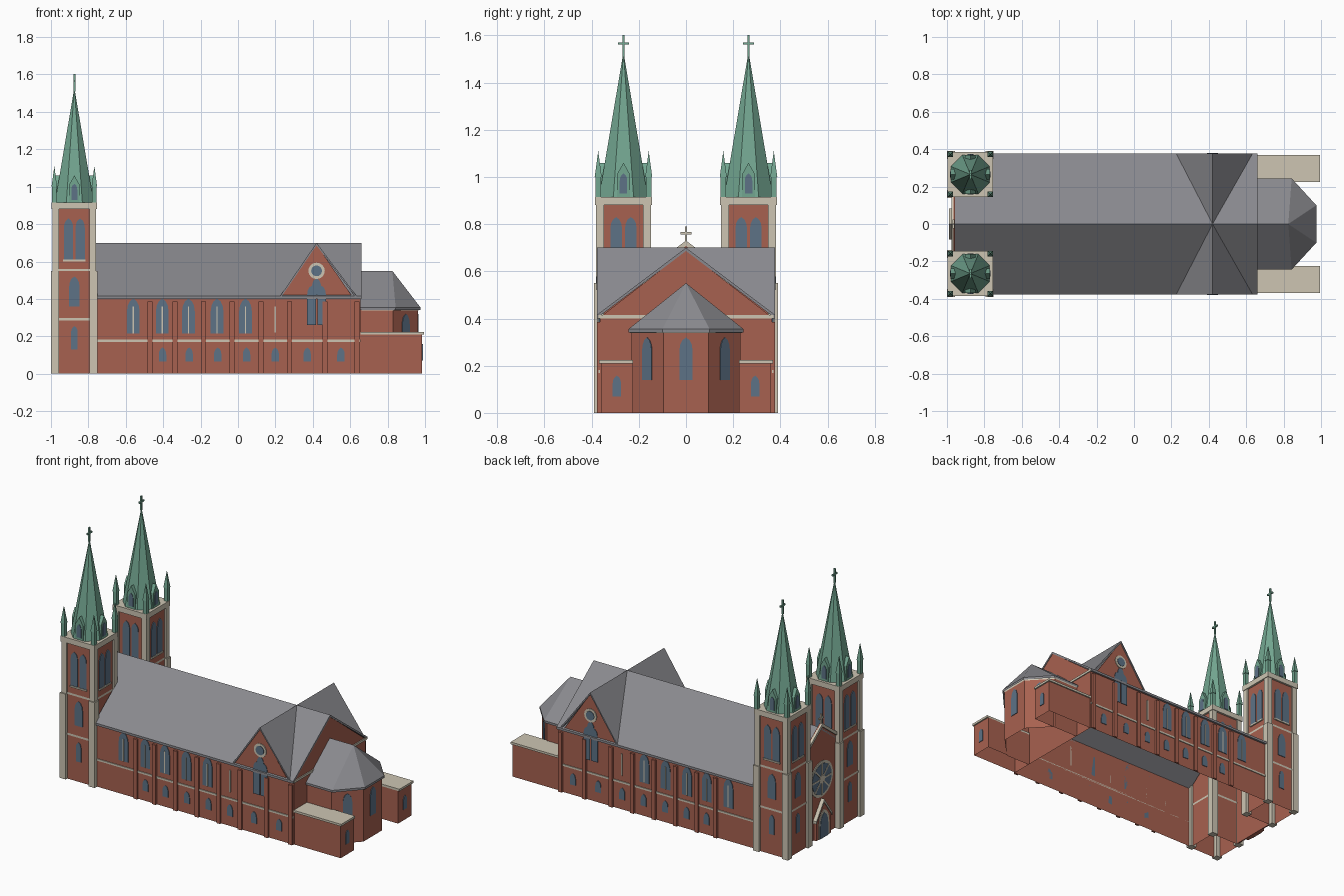
import bpy
import bmesh
from math import sin, cos, pi, radians
from mathutils import Matrix, Vector

default_cube = bpy.data.objects.get("Cube")
if default_cube:
    bpy.data.objects.remove(default_cube)


def material(name, colour):
    mat = bpy.data.materials.new(name)
    mat.use_nodes = True
    mat.diffuse_color = (*colour, 1)
    mat.node_tree.nodes["Principled BSDF"].inputs["Base Color"].default_value = (*colour, 1)
    return mat


BRICK = material("red brick", (0.39, 0.12, 0.08))
STONE = material("cream stone", (0.61, 0.56, 0.45))
SLATE = material("grey slate", (0.25, 0.25, 0.27))
COPPER = material("green copper", (0.17, 0.38, 0.28))
GLASS = material("blue glass", (0.11, 0.17, 0.24))

FRONT, EAST, BACK, WEST = 0, 90, 180, 270
parts = {}


def mesh_for(name, mat):
    if name not in parts:
        parts[name] = (bmesh.new(), mat)
    return parts[name][0]


def prism(name, mat, points, offset):
    """Closed solid: a flat outline swept along an offset."""
    bm = mesh_for(name, mat)
    low = [bm.verts.new(p) for p in points]
    high = [bm.verts.new(Vector(p) + Vector(offset)) for p in points]
    bm.faces.new(low)
    bm.faces.new(high[::-1])
    for i in range(len(low)):
        j = (i + 1) % len(low)
        bm.faces.new((low[i], high[i], high[j], low[j]))


def box(name, mat, xs, ys, zs):
    (x0, x1), (y0, y1), (z0, z1) = sorted(xs), sorted(ys), sorted(zs)
    prism(name, mat, [(x0, y0, z0), (x1, y0, z0), (x1, y1, z0), (x0, y1, z0)], (0, 0, z1 - z0))


def walls(name, mat, path, z0, z1):
    """Upright wall faces along a plan path, open below."""
    bm = mesh_for(name, mat)
    low = [bm.verts.new((x, y, z0)) for x, y in path]
    high = [bm.verts.new((x, y, z1)) for x, y in path]
    for i in range(len(path) - 1):
        bm.faces.new((low[i], low[i + 1], high[i + 1], high[i]))


def plate(name, mat, outline, origin, facing, thick=0.006):
    """Outline in wall coordinates (across, up), standing on a wall."""
    a = radians(facing)
    across, out = Vector((cos(a), sin(a), 0)), Vector((sin(a), -cos(a), 0))
    points = [Vector((*origin, 0)) + across * u + Vector((0, 0, v)) for u, v in outline]
    prism(name, mat, points, out * thick)


def rect(u0, u1, v0, v1):
    return [(u0, v0), (u1, v0), (u1, v1), (u0, v1)]


def disc(radius, height, sides=16):
    return [(radius * cos(2 * pi * i / sides), height + radius * sin(2 * pi * i / sides)) for i in range(sides)]


def lancet(u, width, z0, z1):
    """Pointed arch outline."""
    h, rise = width / 2, min(width, (z1 - z0) / 2)
    side = [(1, 0), (0.87, 0.45), (0.55, 0.78)]
    right = [(u + h * s, z1 - rise + rise * t) for s, t in side]
    left = [(2 * u - x, z) for x, z in right[::-1]]
    return [(u - h, z0), (u + h, z0)] + right + [(u, z1)] + left


def cone(name, mat, centre, z0, z1, radius, sides, top=0):
    bm = mesh_for(name, mat)
    place = Matrix.Translation((*centre, (z0 + z1) / 2)) @ Matrix.Rotation(pi / sides, 4, "Z")
    bmesh.ops.create_cone(bm, cap_ends=True, segments=sides, radius1=radius,
                          radius2=top, depth=z1 - z0, matrix=place)


def cross(name, mat, x, y, z0, z1, arm):
    t = 0.005
    box(name, mat, (x - t, x + t), (y - t, y + t), (z0, z1))
    mid = z0 + (z1 - z0) * 0.6
    box(name, mat, (x - t, x + t), (y - arm, y + arm), (mid - t, mid + t))


# Roof geometry shared by the parts
RIDGE, EAVE, HALF = 0.70, 0.415, 0.378
PITCH = (RIDGE - EAVE) / HALF
WALL, END, CROSSING = 0.365, 0.655, 0.42
SKIN = (0, 0, -0.014)


def roof_slope(x0, x1, y):
    z = RIDGE - PITCH * abs(y)
    prism("nave_roof", SLATE, [(x0, 0, RIDGE), (x1, 0, RIDGE), (x1, y, z), (x0, y, z)], SKIN)


# Nave walls and east gable
walls("nave_walls", BRICK, [(-0.77, -WALL), (END, -WALL), (END, WALL), (-0.77, WALL)], 0, 0.41)
plate("east_gable", BRICK, [(-WALL, 0.405), (WALL, 0.405), (0, 0.688)], (END - 0.006, 0), EAST)

for s, facing in ((-1, FRONT), (1, BACK)):
    # Main roof, with a narrow stretch between the towers
    roof_slope(-0.76, END + 0.004, s * HALF)
    roof_slope(-0.965, -0.76, s * 0.15)

    # Side gable with its round window and tall pair of lancets
    peak, hip = (CROSSING, s * HALF, RIDGE), s * HALF
    for x in (0.225, 0.635):
        prism("crossing_roof", SLATE, [(CROSSING, 0, RIDGE), peak, (x, hip, EAVE)], SKIN)
    face = (CROSSING, s * WALL)
    plate("side_gable", BRICK, [(-0.2, 0.40), (0.2, 0.40), (0, 0.69)], face, facing)
    gable_front = (CROSSING, s * (WALL + 0.006))
    plate("round_window_ring", STONE, disc(0.044, 0.55), gable_front, facing, 0.005)
    plate("round_window", GLASS, disc(0.029, 0.55), gable_front, facing, 0.008)
    for u in (-0.027, 0.027):
        plate("gable_lancets", GLASS, lancet(u, 0.046, 0.26, 0.47), gable_front, facing, 0.003)
    plate("gable_lancets", GLASS, lancet(0, 0.05, 0.42, 0.51), gable_front, facing, 0.003)

    # String course and eaves moulding
    box("string_course", STONE, (-0.76, END), (s * WALL, s * (WALL + 0.005)), (0.17, 0.182))
    box("eaves", SLATE, (-0.75, END), (s * WALL, s * HALF), (0.40, EAVE))

    # Buttresses and lower windows between them
    piers = [-0.47, -0.337, -0.185, -0.032, 0.123, 0.275, 0.465, 0.636]
    for x in piers:
        box("buttresses", BRICK, (x - 0.013, x + 0.013), (s * WALL, s * (WALL + 0.013)), (0, 0.385))
    for x0, x1 in zip(piers, piers[1:]):
        plate("lower_windows", GLASS, lancet(0, 0.04, 0.065, 0.14), ((x0 + x1) / 2, s * WALL), facing, 0.004)

    # Upper aisle windows with stone mullions
    for x in (-0.56, -0.405, -0.265, -0.112, 0.04):
        spot = (x, s * WALL)
        plate("aisle_windows", GLASS, lancet(0, 0.068, 0.215, 0.402), spot, facing, 0.004)
        plate("aisle_mullions", STONE, rect(-0.003, 0.003, 0.215, 0.36), spot, facing, 0.007)
    plate("aisle_mullions", STONE, rect(-0.004, 0.004, 0.22, 0.36), (0.2, s * WALL), facing, 0.006)

    # Stone band on the east wall
    box("east_band", STONE, (END, END + 0.006), (s * 0.13, s * 0.37), (0.40, 0.415))

    # Flat-roofed annexe beside the apse
    y0, y1 = s * 0.225, s * 0.36
    walls("annexe_walls", BRICK, [(END, y0), (0.985, y0), (0.985, y1), (END, y1), (END, y0)], 0, 0.212)
    box("annexe_roof", STONE, (END, 0.994), (s * 0.225, s * 0.368), (0.21, 0.224))
    plate("annexe_window", GLASS, lancet(0, 0.036, 0.07, 0.158), (0.985, s * 0.293), EAST, 0.004)

# Apse: half-octagon walls, stone band, faceted roof
apse = [(END, -0.232), (0.83, -0.232), (0.962, -0.095), (0.962, 0.095), (0.83, 0.232), (END, 0.232)]
walls("apse_walls", BRICK, apse, 0, 0.35)
walls("apse_band", STONE, [(x + 0.004, y * 1.02) for x, y in apse], 0.338, 0.357)
eave = [(x + 0.013 * (x > END), y * 1.05, 0.355) for x, y in apse]
crown = (0.825, 0, 0.55)
for a, b in zip(eave[1:4], eave[2:5]):
    prism("apse_roof", SLATE, [a, b, crown], SKIN)
for a, b in ((eave[0], eave[1]), (eave[5], eave[4])):
    prism("apse_roof", SLATE, [a, b, crown, (END, 0, 0.55)], SKIN)
plate("apse_windows", GLASS, lancet(0, 0.056, 0.14, 0.32), (0.962, 0), EAST, 0.004)
for s in (-1, 1):
    plate("apse_windows", GLASS, lancet(0, 0.056, 0.14, 0.32), (0.896, s * 0.1635), 90 + s * 44, 0.004)

# West front between the towers
FACADE = -0.965
PARAPET, SIDE = 0.73, 0.15
shoulder = PARAPET - PITCH * SIDE
plate("facade", BRICK, [(-SIDE, 0), (SIDE, 0), (SIDE, shoulder), (0, PARAPET), (-SIDE, shoulder)],
      (FACADE + 0.008, 0), WEST, 0.008)
for s in (-1, 1):
    coping = [(0, PARAPET), (s * SIDE, shoulder), (s * SIDE, shoulder - 0.022), (0, PARAPET - 0.022)]
    plate("facade_coping", STONE, coping, (FACADE + 0.009, 0), WEST, 0.02)
cross("gable_cross", STONE, FACADE, 0, 0.72, 0.79, 0.024)

# Rose window
ROSE = 0.37
plate("rose_rim", STONE, disc(0.115, ROSE, 24), (FACADE, 0), WEST, 0.004)
plate("rose_glass", GLASS, disc(0.098, ROSE, 24), (FACADE, 0), WEST, 0.006)
plate("rose_hub", STONE, disc(0.026, ROSE), (FACADE, 0), WEST, 0.009)
for i in range(8):
    c, d, t = cos(i * pi / 4), sin(i * pi / 4), 0.005
    spoke = [(c * r - d * w, ROSE + d * r + c * w) for r, w in ((0, -t), (0.1, -t), (0.1, t), (0, t))]
    plate("rose_spokes", STONE, spoke, (FACADE, 0), WEST, 0.008)

# Gabled portal
porch = [(-0.075, 0), (0.075, 0), (0.075, 0.13), (0, 0.235), (-0.075, 0.13)]
plate("portal", BRICK, porch, (FACADE, 0), WEST, 0.018)
for s in (-1, 1):
    plate("portal_coping", STONE, [(0, 0.245), (s * 0.082, 0.13), (s * 0.082, 0.112), (0, 0.225)],
          (FACADE, 0), WEST, 0.024)
plate("portal_arch", STONE, lancet(0, 0.105, 0, 0.18), (FACADE - 0.018, 0), WEST, 0.003)
plate("portal_door", GLASS, lancet(0, 0.08, 0, 0.16), (FACADE - 0.018, 0), WEST, 0.005)

# Twin towers
TX, CORE, TOP = -0.875, 0.108, 0.915
for side in (-1, 1):
    ty = side * 0.265
    corners = [(-1, -1), (1, -1), (1, 1), (-1, 1)]
    ring = [(TX + a * CORE, ty + b * CORE) for a, b in corners + corners[:1]]
    walls("tower_walls", BRICK, ring, 0, TOP - 0.03)
    box("tower_cornice", STONE, (TX - 0.121, TX + 0.121), (ty - 0.121, ty + 0.121), (TOP - 0.035, TOP))
    for z in (0.285, 0.548):
        walls("tower_bands", STONE, [(TX + a * 0.112, ty + b * 0.112) for a, b in corners + corners[:1]], z, z + 0.013)

    # Corner piers in two stages, each with a pinnacle
    for a, b in corners:
        for reach, z0, z1 in ((0.125, 0, 0.55), (0.117, 0.55, TOP)):
            box("tower_piers", STONE, (TX + a * 0.082, TX + a * reach), (ty + b * 0.082, ty + b * reach), (z0, z1))
        spot = (TX + a * 0.107, ty + b * 0.107)
        cone("pinnacles", COPPER, spot, TOP, 1.0, 0.017, 4, 0.017)
        cone("pinnacles", COPPER, spot, 1.0, 1.11, 0.021, 4)

    # Windows and spire dormers on each face
    outer = FRONT if side < 0 else BACK
    for facing in (FRONT, EAST, BACK, WEST):
        a = radians(facing)
        out = Vector((sin(a), -cos(a)))
        wall = Vector((TX, ty)) + out * CORE
        for u in (-0.031, 0.031):
            plate("belfry_windows", GLASS, lancet(u, 0.05, 0.61, 0.83), wall, facing, 0.004)
        plate("belfry_sills", STONE, rect(-0.06, 0.06, 0.60, 0.61), wall, facing, 0.008)
        if facing in (outer, WEST):
            plate("tower_windows", GLASS, lancet(0, 0.056, 0.36, 0.52), wall, facing, 0.004)
            plate("tower_windows", GLASS, lancet(0, 0.036, 0.13, 0.255), wall, facing, 0.004)
        dormer = [(-0.028, TOP), (0.028, TOP), (0.028, 1.01), (0, 1.06), (-0.028, 1.01)]
        plate("dormers", COPPER, dormer, (TX, ty), facing, 0.105)
        plate("dormer_windows", GLASS, lancet(0, 0.032, 0.93, 1.015), Vector((TX, ty)) + out * 0.105, facing, 0.003)

    # Octagonal spire and cross
    cone("spires", COPPER, (TX, ty), TOP, 1.53, 0.112, 8)
    cross("spire_crosses", COPPER, TX, ty, 1.51, 1.602, 0.024)

# Turn every collected part into an object
for name, (bm, mat) in parts.items():
    bmesh.ops.recalc_face_normals(bm, faces=bm.faces)
    mesh = bpy.data.meshes.new(name)
    bm.to_mesh(mesh)
    bm.free()
    mesh.materials.append(mat)
    bpy.context.scene.collection.objects.link(bpy.data.objects.new(name, mesh))
